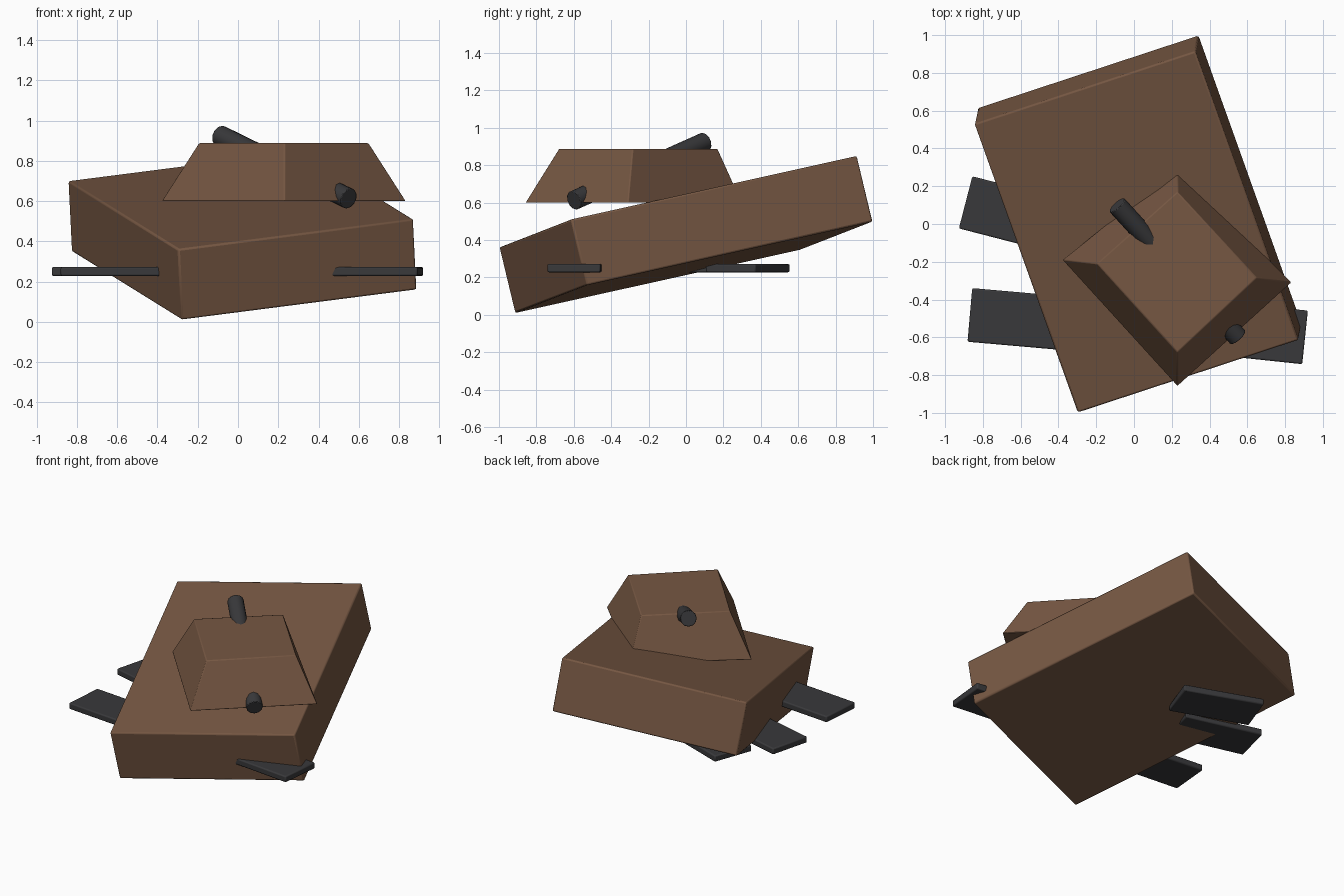
import bpy, bmesh
from math import radians
from mathutils import Vector, Matrix

if "Cube" in bpy.data.objects:
    bpy.data.objects.remove(bpy.data.objects["Cube"])


def material(name, rgb):
    m = bpy.data.materials.new(name)
    m.diffuse_color = (*rgb, 1)
    m.use_nodes = True
    m.node_tree.nodes["Principled BSDF"].inputs["Base Color"].default_value = m.diffuse_color
    return m


BROWN = material("brown", (0.18, 0.095, 0.055))
DARK = material("dark", (0.04, 0.04, 0.043))


def finish(ob, name, mat, bevel=0.0):
    ob.name = name
    ob.data.materials.append(mat)
    if bevel:
        mod = ob.modifiers.new("bevel", 'BEVEL')
        mod.width, mod.segments = bevel, 2
    bpy.context.view_layer.objects.active = ob
    bpy.ops.object.select_all(action='DESELECT')
    ob.select_set(True)
    bpy.ops.object.shade_smooth_by_angle(angle=radians(30))
    return ob


def box(name, matrix, size, mat, bevel):
    bpy.ops.mesh.primitive_cube_add(size=1)
    ob = bpy.context.object
    ob.data.transform(Matrix.Diagonal((*size, 1)))
    ob.matrix_world = matrix
    return finish(ob, name, mat, bevel)


# Tilted hull block
u = Vector((1.17, 0.385, 0.15)).normalized()
v = Vector((-0.54, 1.53, 0.34))
v = (v - u * v.dot(u)).normalized()
rot = Matrix((u, v, u.cross(v))).transposed().to_4x4()
box("hull", Matrix.Translation((0.022, 0.0, 0.43)) @ rot, (1.24, 1.66, 0.362), BROWN, 0.01)

# Tapered turret
base = [(-0.38, -0.19), (0.23, -0.86), (0.835, -0.31), (0.23, 0.30)]
top = [(-0.195, -0.21), (0.23, -0.68), (0.65, -0.285), (0.23, 0.17)]
bm = bmesh.new()
lo = [bm.verts.new((*p, 0.60)) for p in base]
hi = [bm.verts.new((*p, 0.888)) for p in top]
for i in range(4):
    j = (i + 1) % 4
    bm.faces.new((lo[i], lo[j], hi[j], hi[i]))
bm.faces.new(hi)
bm.faces.new(lo[::-1])
mesh = bpy.data.meshes.new("turret")
bm.to_mesh(mesh)
turret = bpy.data.objects.new("turret", mesh)
bpy.context.collection.objects.link(turret)
finish(turret, "turret", BROWN, 0.006)

# Slanted rod running through the turret
a, b = Vector((-0.09, 0.10, 0.925)), Vector((0.55, -0.60, 0.612))
bpy.ops.mesh.primitive_cylinder_add(vertices=12, radius=0.053, depth=(b - a).length, location=(a + b) / 2)
rod = bpy.context.object
rod.rotation_euler = (b - a).to_track_quat('Z', 'Y').to_euler()
finish(rod, "rod", DARK, 0.004)

# Flat paddles: centre x, centre y, heading
for i, (x, y, ang) in enumerate([(-0.63, 0.047, -14.5), (-0.60, -0.505, -5),
                                 (0.637, -0.572, -6), (-0.41, 0.33, -20)]):
    m = Matrix.Translation((x, y, 0.25)) @ Matrix.Rotation(radians(ang), 4, 'Z')
    box(f"paddle_{i + 1}", m, (0.54, 0.285, 0.044), DARK, 0.008)
